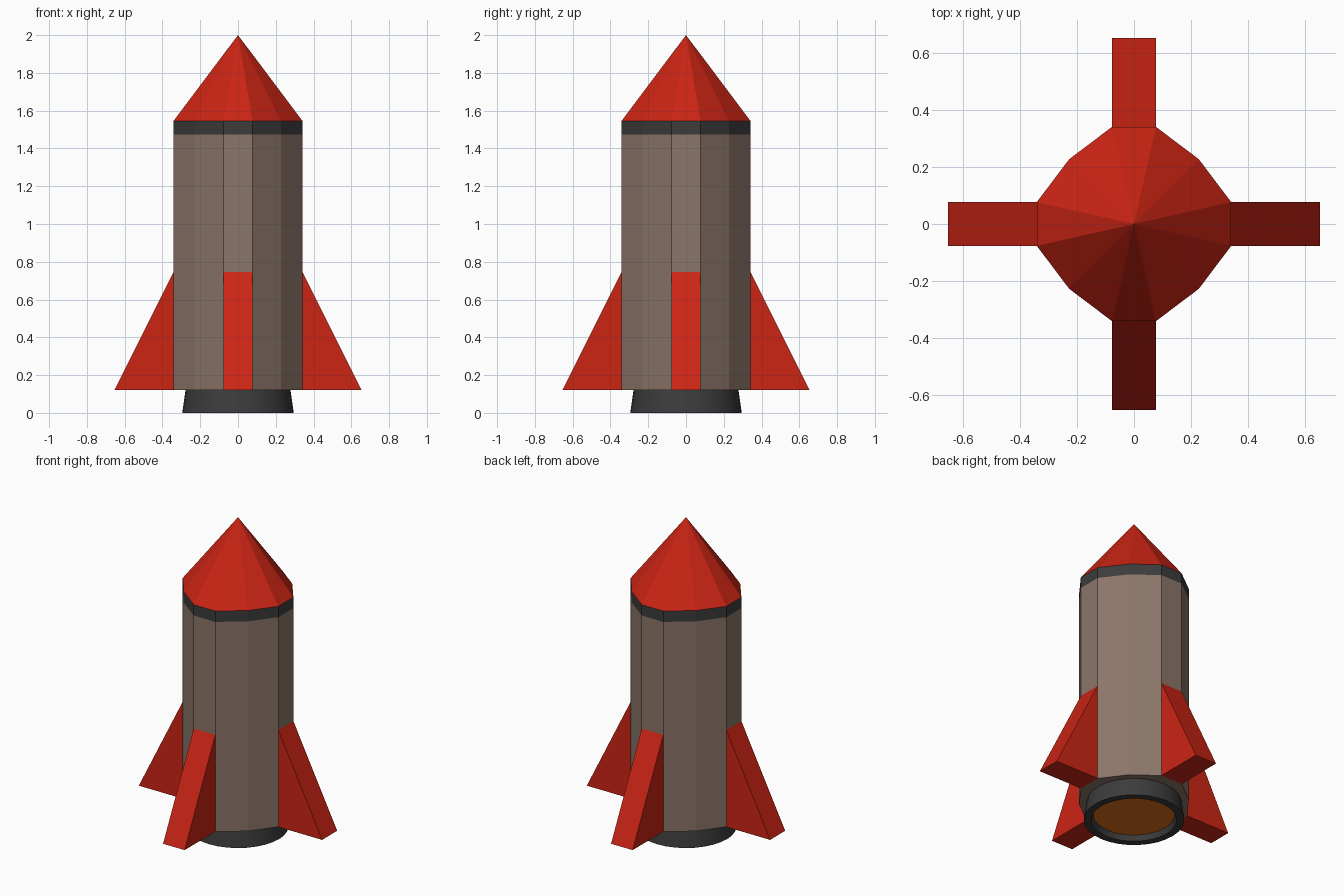
import bpy, bmesh, math

if "Cube" in bpy.data.objects:
    bpy.data.objects.remove(bpy.data.objects["Cube"])

A, B, C = 0.077, 0.228, 0.342   # key offsets of the twelve-sided hull


def material(name, rgb):
    m = bpy.data.materials.new(name)
    m.diffuse_color = (*rgb, 1)
    m.use_nodes = True
    m.node_tree.nodes["Principled BSDF"].inputs["Base Color"].default_value = m.diffuse_color
    return m


RED = material("red", (0.6, 0.018, 0.007))
TAN = material("tan", (0.26, 0.18, 0.14))
DARK = material("charcoal", (0.045, 0.045, 0.045))
ORANGE = material("orange", (0.7, 0.16, 0.01))


def finish(name, bm, mat):
    bmesh.ops.recalc_face_normals(bm, faces=bm.faces)
    mesh = bpy.data.meshes.new(name)
    bm.to_mesh(mesh)
    bm.free()
    mesh.materials.append(mat)
    ob = bpy.data.objects.new(name, mesh)
    bpy.context.collection.objects.link(ob)
    return ob


def hull_outline():
    pts = []
    for k in range(4):
        c, s = round(math.cos(k * math.pi / 2)), round(math.sin(k * math.pi / 2))
        pts += [(x * c - y * s, x * s + y * c) for x, y in ((C, -A), (C, A), (B, B))]
    return pts


def circle(r, n=32):
    return [(r * math.cos(2 * math.pi * i / n), r * math.sin(2 * math.pi * i / n))
            for i in range(n)]


def loft(name, rings, mat, cap_start=False, cap_end=False, apex=None):
    """Skin a list of (outline, z) rings, optionally capped or brought to a point."""
    bm = bmesh.new()
    loops = [[bm.verts.new((x, y, z)) for x, y in pts] for pts, z in rings]
    n = len(loops[0])
    for lo, hi in zip(loops, loops[1:]):
        for i in range(n):
            j = (i + 1) % n
            bm.faces.new((lo[i], lo[j], hi[j], hi[i]))
    if apex is not None:
        tip = bm.verts.new((0, 0, apex))
        for i in range(n):
            bm.faces.new((loops[-1][i], loops[-1][(i + 1) % n], tip))
    if cap_start:
        bm.faces.new(loops[0])
    if cap_end:
        bm.faces.new(loops[-1])
    return finish(name, bm, mat)


# Hull, collar and nose
hull = hull_outline()
loft("body", [(hull, 0.12), (hull, 1.475)], TAN, cap_start=True)
loft("collar_band", [(hull, 1.475), (hull, 1.545)], DARK)
loft("nose_cone", [(hull, 1.545)], RED, apex=2.0)

# Four wedge fins, each as wide as the hull face it grows from
for k in range(4):
    bm = bmesh.new()
    profile = [(C, 0.12), (0.655, 0.12), (C, 0.745)]
    sides = [[bm.verts.new((x, y, z)) for x, z in profile] for y in (-A, A)]
    for s in sides:
        bm.faces.new(s)
    for i in range(3):
        j = (i + 1) % 3
        bm.faces.new((sides[0][i], sides[0][j], sides[1][j], sides[1][i]))
    fin = finish(f"fin_{k + 1}", bm, RED)
    fin.rotation_euler.z = k * math.pi / 2

# Engine nozzle with recessed glowing disc
nozzle = loft("nozzle", [(circle(0.278), 0.12), (circle(0.295), 0),
                         (circle(0.25), 0), (circle(0.238), 0.035)], DARK)
loft("engine_glow", [(circle(0.238), 0.035)], ORANGE, cap_start=True)
bpy.data.objects["engine_glow"].data.flip_normals() if \
    bpy.data.objects["engine_glow"].data.polygons[0].normal.z > 0 else None

# Round nozzle is smooth with crisp rims
bpy.context.view_layer.objects.active = nozzle
nozzle.select_set(True)
bpy.ops.object.shade_smooth_by_angle(angle=math.radians(30))
